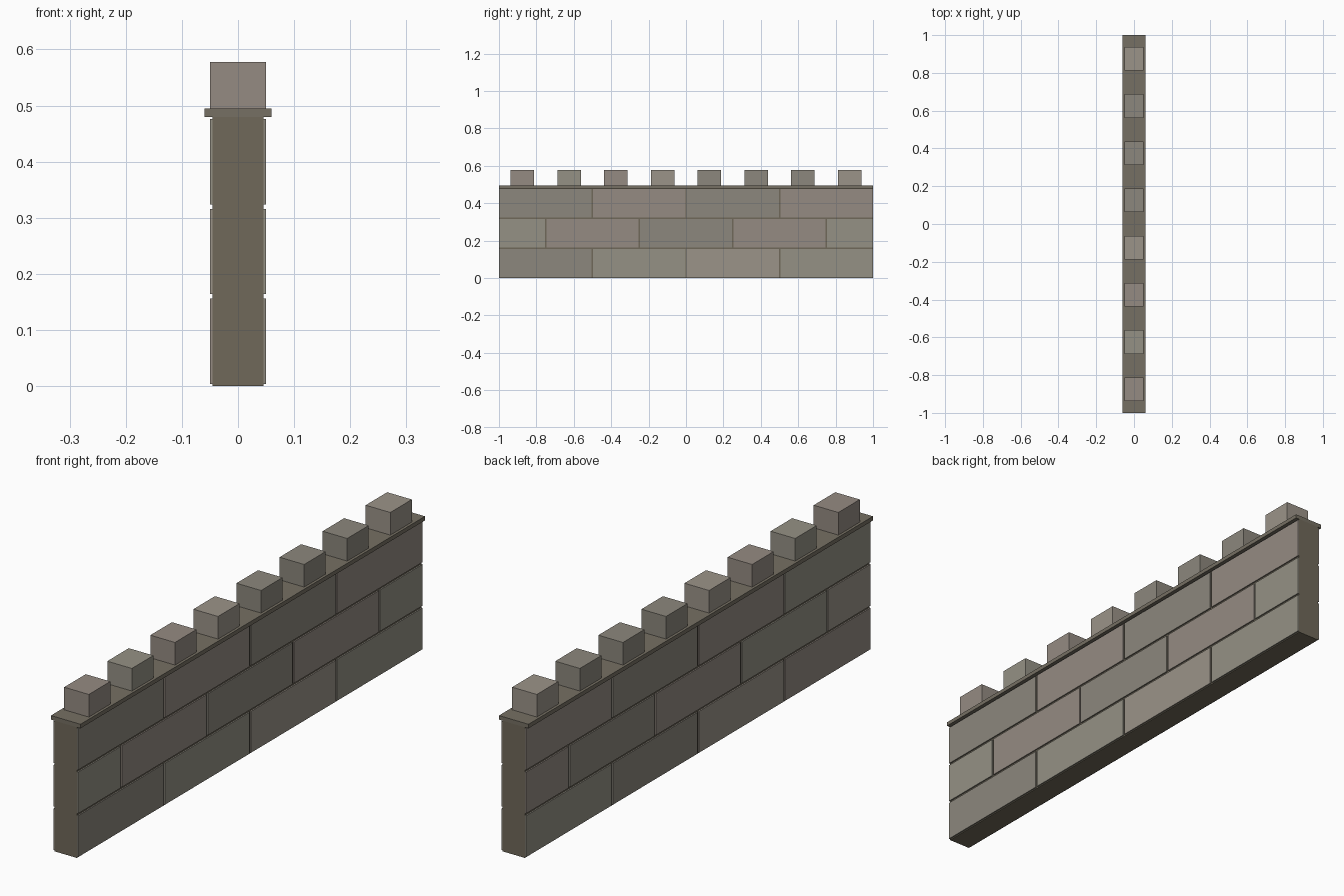
import bpy, bmesh, random

if "Cube" in bpy.data.objects:
    bpy.data.objects.remove(bpy.data.objects["Cube"])

random.seed(4)

def material(name, rgb):
    m = bpy.data.materials.new(name)
    m.diffuse_color = (*rgb, 1)
    m.use_nodes = True
    m.node_tree.nodes["Principled BSDF"].inputs["Base Color"].default_value = m.diffuse_color
    return m

mortar = material("mortar", (0.16, 0.14, 0.10))
coping_mat = material("coping_stone", (0.18, 0.16, 0.125))
stones = [material("stone_cool", (0.30, 0.285, 0.235)),
          material("stone_dark", (0.265, 0.245, 0.205)),
          material("stone_warm", (0.30, 0.26, 0.225)),
          material("stone_light", (0.33, 0.295, 0.25))]

def box(name, lo, hi, mat):
    bm = bmesh.new()
    bmesh.ops.create_cube(bm, size=1)
    for v in bm.verts:
        v.co = [(a + b) / 2 + c * (b - a) for a, b, c in zip(lo, hi, v.co)]
    me = bpy.data.meshes.new(name)
    bm.to_mesh(me)
    bm.free()
    me.materials.append(mat)
    ob = bpy.data.objects.new(name, me)
    bpy.context.collection.objects.link(ob)
    return ob

# Mortar core and overhanging coping slab
box("wall_core", (-0.045, -1, 0), (0.045, 1, 0.48), mortar)
box("coping", (-0.06, -1, 0.48), (0.06, 1, 0.495), coping_mat)

# Facing stones in running bond, proud of the core on both sides
GAP, COURSE = 0.004, 0.16
even = [-1, -0.5, 0, 0.5, 1]
odd = [-1, -0.75, -0.25, 0.25, 0.75, 1]
for row, joints in enumerate((even, odd, even)):
    z0, z1 = row * COURSE + GAP, (row + 1) * COURSE - GAP
    for y0, y1 in zip(joints, joints[1:]):
        a = -1 if y0 == -1 else y0 + GAP
        b = 1 if y1 == 1 else y1 - GAP
        for x0, x1 in ((0.045, 0.05), (-0.05, -0.045)):
            box("facing_stone", (x0, a, z0), (x1, b, z1), random.choice(stones))

# Row of merlons along the top
for i in range(8):
    y = -0.875 + i * 0.25
    box("merlon", (-0.05, y - 0.0625, 0.495), (0.05, y + 0.0625, 0.578),
        random.choice(stones))
